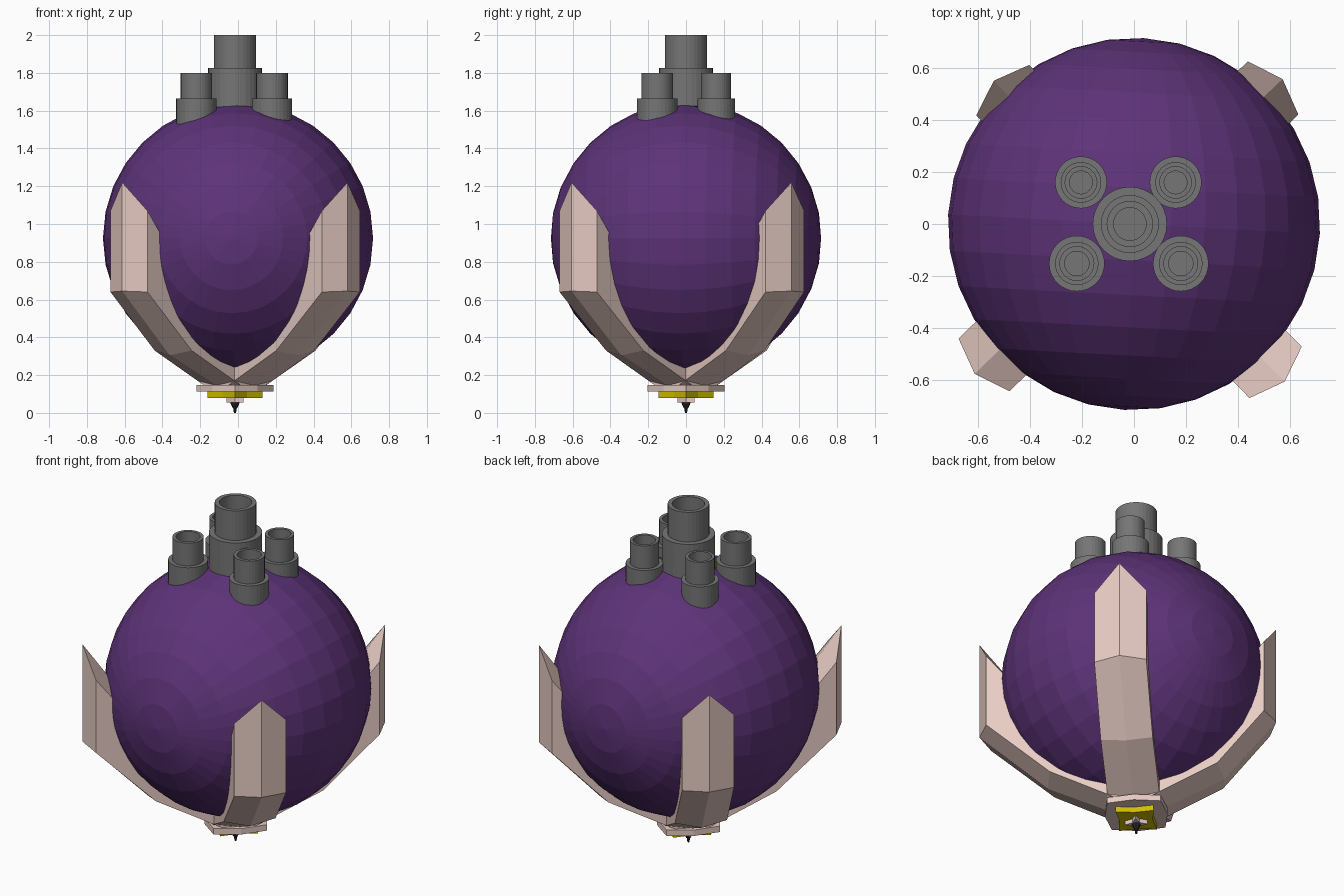
import bpy, bmesh, math
from mathutils import Matrix, Vector

if "Cube" in bpy.data.objects:
    bpy.data.objects.remove(bpy.data.objects["Cube"])

CX = -0.016  # axis shared by pipes, claws and tail


def material(name, rgb):
    m = bpy.data.materials.new(name)
    m.diffuse_color = (*rgb, 1)
    m.use_nodes = True
    m.node_tree.nodes["Principled BSDF"].inputs["Base Color"].default_value = m.diffuse_color
    return m


PURPLE = material("purple", (0.11, 0.033, 0.19))
PINK = material("pale_pink", (0.80, 0.60, 0.55))
GREY = material("grey", (0.18, 0.18, 0.18))
YELLOW = material("yellow", (0.62, 0.52, 0.0))
BLACK = material("black", (0.02, 0.02, 0.02))


def add_object(name, bm, mat):
    bmesh.ops.recalc_face_normals(bm, faces=bm.faces[:])
    me = bpy.data.meshes.new(name)
    bm.to_mesh(me)
    bm.free()
    me.materials.append(mat)
    ob = bpy.data.objects.new(name, me)
    bpy.context.collection.objects.link(ob)
    return ob


def loft(name, rings, mat):
    """Skin closed rings of points and cap both ends."""
    bm = bmesh.new()
    vs = [[bm.verts.new(p) for p in ring] for ring in rings]
    n = len(rings[0])
    for a, b in zip(vs, vs[1:]):
        for i in range(n):
            j = (i + 1) % n
            bm.faces.new((a[i], a[j], b[j], b[i]))
    bm.faces.new(vs[0])
    bm.faces.new(vs[-1])
    return add_object(name, bm, mat)


def lathe(name, profile, x, y, mat, n=32):
    rings = [[(x + r * math.cos(2 * math.pi * i / n), y + r * math.sin(2 * math.pi * i / n), z)
              for i in range(n)] for r, z in profile]
    return loft(name, rings, mat)


def star_plate(name, r_axis, r_diag, z0, z1, mat):
    ring = [((r_diag if i % 2 else r_axis) * math.cos(i * math.pi / 4) + CX,
             (r_diag if i % 2 else r_axis) * math.sin(i * math.pi / 4)) for i in range(8)]
    return loft(name, [[(x, y, z) for x, y in ring] for z in (z0, z1)], mat)


# Round body, poles pointing front and back
bm = bmesh.new()
bmesh.ops.create_uvsphere(bm, u_segments=32, v_segments=16, radius=0.716)
bmesh.ops.transform(bm, verts=bm.verts[:], matrix=Matrix.Translation((0, 0, 0.925))
                    @ Matrix.Rotation(math.radians(-3), 4, 'Z')
                    @ Matrix.Rotation(math.radians(90), 4, 'X'))
add_object("round_body", bm, PURPLE)


# Hollow pipes with collars on top
def pipe(name, x, y, collar, base, step, top):
    t, i, f = collar * 0.78, collar * 0.61, collar * 0.44
    lathe(name, [(collar, base), (collar, step), (t, step), (t, top), (i, top),
                 (i, step + 0.02), (f, step + 0.02), (f, step - 0.03)], x, y, GREY)


pipe("centre_pipe", CX, 0.0, 0.143, 1.50, 1.825, 2.0)
for name, x, y, r in (("back_left_pipe", -0.204, 0.16, 0.10), ("back_right_pipe", 0.16, 0.16, 0.10),
                      ("front_left_pipe", -0.22, -0.152, 0.107), ("front_right_pipe", 0.18, -0.152, 0.107)):
    pipe(name, x, y, r, 1.46, 1.665, 1.80)


# Claws: ridged outside, inner side sunk into the body
def claw(name, angle, R):
    # ridge r/z, edge r/z, inner r/z
    stations = [(R, 1.22, R - 0.05, 1.07, R - 0.24, 0.83),
                (R, 0.645, R - 0.05, 0.64, R - 0.26, 0.64),
                (0.48, 0.305, 0.455, 0.33, 0.30, 0.45),
                (0.12, 0.135, 0.08, 0.14, 0.0, 0.27),
                (0.10, 0.12, 0.07, 0.12, 0.0, 0.12)]
    w = 0.141
    rot = Matrix.Translation((CX, 0, 0)) @ Matrix.Rotation(math.radians(angle), 4, 'Z')
    rings = []
    for k, (rr, rz, er, ez, ir, iz) in enumerate(stations):
        mid_z = iz + (0.05 if k == 0 else 0)
        ring = [(er, -w, ez), (rr, 0, rz), (er, w, ez), (ir, w, iz), (ir, 0, mid_z), (ir, -w, iz)]
        rings.append([rot @ Vector(p) for p in ring])
    # the top end is split down the middle so it comes to a roof-like point
    ob = loft(name, rings, PINK)
    bm = bmesh.new()
    bm.from_mesh(ob.data)
    bm.verts.ensure_lookup_table()
    bmesh.ops.connect_verts(bm, verts=[bm.verts[1], bm.verts[4]])
    bm.to_mesh(ob.data)
    bm.free()


for name, angle, R in (("back_right_claw", 43.5, 0.81), ("front_right_claw", -45.5, 0.85),
                       ("front_left_claw", -136, 0.83), ("back_left_claw", 133.5, 0.76)):
    claw(name, angle, R)

# Base block, yellow plate, small cross and pointed tail
star_plate("base_block", 0.205, 0.17, 0.113, 0.148, PINK)
star_plate("yellow_plate", 0.146, 0.09, 0.08, 0.115, YELLOW)
star_plate("small_cross", 0.028, 0.062, 0.056, 0.082, PINK)
lathe("tail_spike", [(0.024, 0.06), (0.022, 0.045), (0.012, 0.025), (0.008, 0.022), (0.006, 0.0)],
      CX, 0, BLACK, 8)
